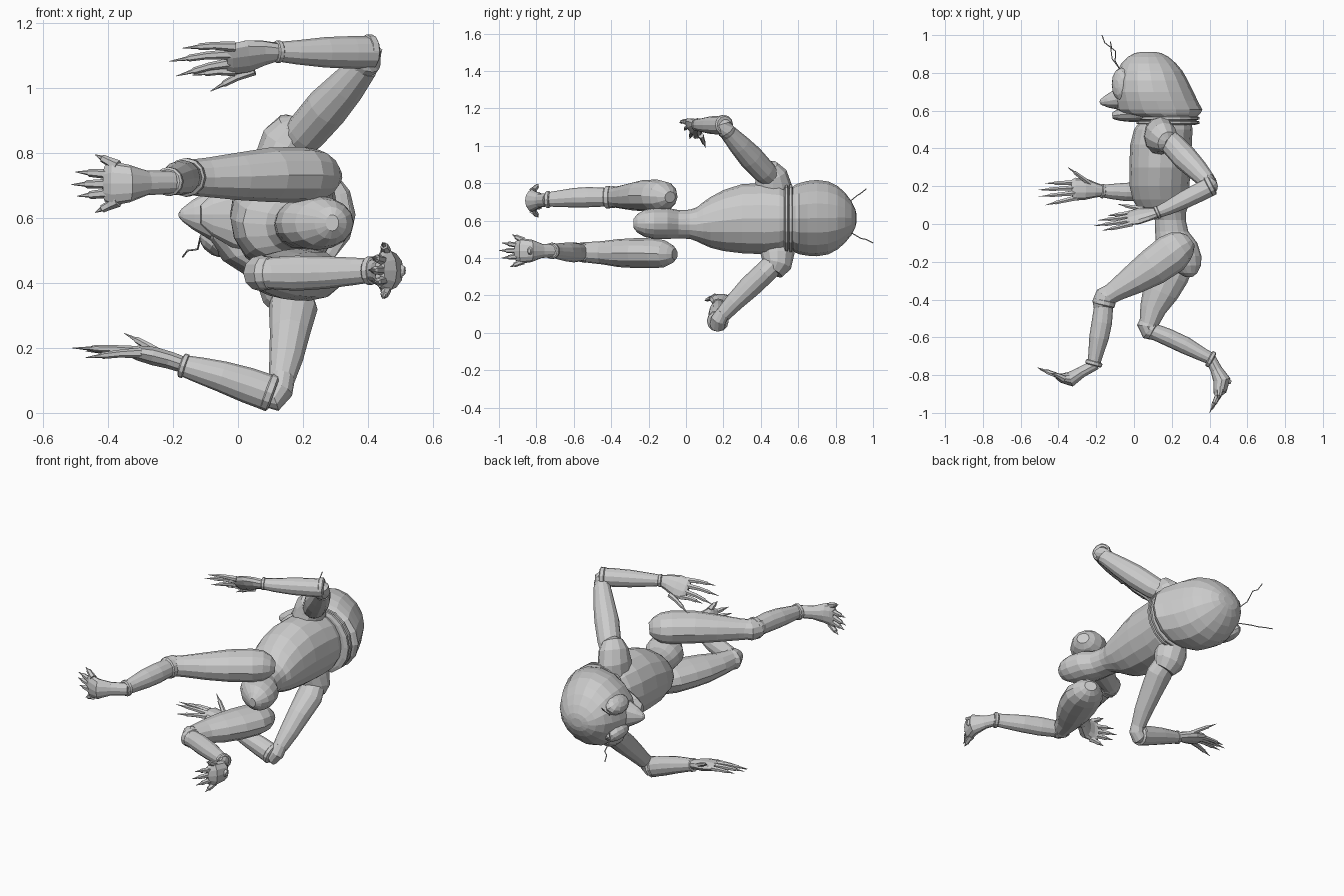
import bpy, bmesh, math
from mathutils import Vector


def loft(name, rows, sides=12, ref=(0, 0, 1), axis=None):
    """Skin elliptical rings along a path. Row: x, y, z, radius along ref, radius across."""
    bm = bmesh.new()
    pts = [Vector(r[:3]) for r in rows]
    rings = []
    for i, r in enumerate(rows):
        t = Vector(axis) if axis else (pts[min(i + 1, len(pts) - 1)] - pts[max(i - 1, 0)]).normalized()
        u = (Vector(ref) - t * t.dot(Vector(ref))).normalized()
        v = t.cross(u)
        ra, rb = r[3], r[-1]
        rings.append([bm.verts.new(pts[i] + u * ra * math.cos(a) + v * rb * math.sin(a))
                      for a in (2 * math.pi * k / sides for k in range(sides))])
    for a, b in zip(rings, rings[1:]):
        for k in range(sides):
            n = (k + 1) % sides
            bm.faces.new((a[k], a[n], b[n], b[k]))
    bm.faces.new(rings[0][::-1])
    bm.faces.new(rings[-1])
    bmesh.ops.recalc_face_normals(bm, faces=bm.faces)
    me = bpy.data.meshes.new(name)
    bm.to_mesh(me)
    bm.free()
    ob = bpy.data.objects.new(name, me)
    bpy.context.collection.objects.link(ob)
    return ob


def along_y(name, rows, sides=16):
    """Rows: y, centre x, centre z, half depth x, half width z."""
    return loft(name, [(x, y, z, rz, rx) for y, x, z, rx, rz in rows], sides, axis=(0, 1, 0))


def cuff(name, a, b, r):
    a, b = Vector(a), Vector(b)
    rows = [(*a.lerp(b, f), r * s) for f, s in ((0, .85), (.2, 1), (.8, 1), (1, .85))]
    return loft(name, rows)


def digits(name, roots, tips, r, bulge):
    """Pointed fingers or toes with a slim middle knuckle."""
    for i, (a, b) in enumerate(zip(roots, tips)):
        a, b = Vector(a), Vector(b)
        up = Vector(bulge)
        loft(f"{name}_{i + 1}", [(*a, r), (*(a.lerp(b, .4) + up), r * .75),
                                 (*(a.lerp(b, .68) + up * .6), r * .65),
                                 (*(a.lerp(b, .72) + up * .5), r * .4), (*b, r * .06)], 6)


# Torso, waist and pelvis in one skin
along_y("torso", [
    (-.28, .29, .585, .02, .025), (-.26, .285, .585, .05, .05), (-.22, .265, .585, .09, .073),
    (-.17, .245, .585, .112, .083), (-.1, .225, .585, .11, .083), (-.04, .2, .58, .088, .076),
    (.02, .192, .58, .082, .078), (.06, .18, .58, .095, .092),
    (.09, .15, .585, .135, .112), (.13, .14, .59, .147, .135), (.2, .135, .6, .158, .163),
    (.3, .138, .61, .163, .185), (.42, .143, .61, .163, .19), (.5, .155, .61, .155, .178),
    (.535, .165, .61, .14, .155)])

# Collar rings and domed head
for name, y in (("collar_lower", .525), ("collar_upper", .548)):
    along_y(name, [(y, .18, .61, .145, .165), (y + .006, .18, .61, .168, .182),
                   (y + .018, .18, .61, .168, .182), (y + .024, .18, .61, .145, .165)])
along_y("domed_head", [
    (.565, .17, .61, .16, .165), (.585, .142, .61, .21, .182), (.605, .135, .61, .227, .19),
    (.65, .118, .612, .22, .2), (.7, .103, .613, .212, .204), (.76, .092, .614, .193, .195),
    (.81, .085, .615, .172, .17), (.85, .078, .615, .145, .135), (.885, .075, .613, .108, .09),
    (.905, .075, .612, .07, .05), (.911, .075, .611, .035, .025)])

# Face: jaw, snout and big eyes
loft("jaw", [(.06, .588, .61, .13, .048), (-.02, .583, .61, .1, .043),
             (-.08, .578, .61, .065, .032), (-.115, .572, .61, .03, .016)])
loft("snout", [(-.02, .67, .61, .12, .075), (-.09, .66, .61, .075, .055),
               (-.14, .65, .61, .045, .035), (-.172, .645, .61, .02, .017), (-.18, .64, .61, .008, .007)])
for side, name in ((-1, "lower"), (1, "upper")):
    c = Vector((-.068, .74, .61 + side * .083))
    d = Vector((-.62, 0, side * .78))
    loft(f"{name}_eye", [(*(c + d * t), .088 * s, .055 * s) for t, s in
                         ((-.03, .9), (0, 1), (.018, .9), (.032, .65), (.04, .25))], 12, (0, 1, 0))
    tip = Vector((-.17, 1.0, .48) if side < 0 else (-.125, .965, .77))
    base = Vector((-.075, .82, .61 + side * .05))
    path = [base.lerp(tip, f) + Vector((k, k, side * k)) for f, k in ((0, 0), (.35, -.008), (.6, .008), (.8, -.004), (1, 0))]
    loft(f"{name}_antenna", [(*p, .003) for p in path], 5, (1, 0, 0))

# Forward leg
loft("front_thigh", [(.3, -.085, .725, .03, .035), (.28, -.1, .727, .058, .065), (.245, -.12, .73, .08, .09),
                     (.2, -.155, .733, .086, .106), (.1, -.228, .733, .084, .1), (0, -.293, .728, .073, .08),
                     (-.1, -.355, .725, .06, .056), (-.145, -.385, .725, .055, .05)])
loft("front_knee", [(-.12, -.365, .725, .05), (-.15, -.385, .725, .059),
                    (-.165, -.42, .725, .057), (-.168, -.45, .725, .045)])
cuff("front_knee_cuff", (-.155, -.4, .725), (-.163, -.435, .725), .06)
loft("front_shin", [(-.16, -.43, .725, .05), (-.17, -.52, .725, .054), (-.185, -.6, .722, .052),
                    (-.205, -.7, .715, .042, .038), (-.213, -.74, .713, .038, .033)])
cuff("front_ankle_cuff", (-.209, -.725, .712), (-.216, -.75, .712), .045)
loft("front_foot", [(-.2, -.742, .71, .035, .028), (-.28, -.785, .708, .038, .03),
                    (-.335, -.822, .706, .058, .04), (-.385, -.815, .706, .068, .025),
                    (-.41, -.803, .706, .055, .014)])
digits("front_toe", [(-.37, -.82, .706 + k * .027) for k in (-2, -1, 0, 1, 2)],
       [(-.44, -.79, .617), (-.495, -.77, .667), (-.512, -.76, .703), (-.5, -.77, .742), (-.44, -.79, .795)],
       .019, (0, .003, 0))

# Trailing leg
loft("rear_thigh", [(.265, -.06, .42, .03, .035), (.255, -.08, .42, .052, .06), (.24, -.115, .422, .072, .088),
                    (.22, -.17, .425, .08, .11), (.18, -.27, .426, .08, .11), (.14, -.36, .426, .075, .096),
                    (.1, -.45, .428, .062, .07), (.078, -.53, .43, .055, .05)])
loft("rear_knee", [(.085, -.51, .43, .05), (.072, -.54, .43, .056), (.08, -.562, .43, .052), (.12, -.575, .43, .043)])
cuff("rear_knee_cuff", (.075, -.552, .43), (.105, -.568, .43), .052)
loft("rear_shin", [(.09, -.563, .43, .048, .042), (.18, -.6, .43, .054, .046), (.27, -.642, .432, .05, .046),
                   (.36, -.69, .436, .042, .036), (.405, -.712, .438, .037, .032)])
cuff("rear_ankle_cuff", (.395, -.71, .438), (.418, -.722, .438), .044)
loft("rear_foot", [(.4, -.7, .438, .033, .028), (.435, -.77, .438, .038, .031),
                   (.465, -.825, .438, .06, .046), (.455, -.88, .438, .068, .036),
                   (.437, -.91, .438, .052, .017)])
digits("rear_toe", [(.455, -.87, .438 + k * .027) for k in (-2, -1, 0, 1, 2)],
       [(.445, -.94, .352), (.415, -.985, .4), (.4, -1.0, .44), (.41, -.985, .48), (.445, -.93, .525)],
       .019, (.003, 0, 0))
loft("heel_spur", [(.455, -.82, .438, .04, .035), (.49, -.83, .438, .03, .022), (.514, -.838, .438, .012, .008)])

# Raised arm
loft("upper_shoulder", [(.13, .46, .7, .08, .11), (.14, .465, .79, .085, .1), (.155, .455, .845, .08, .085),
                        (.175, .435, .885, .055, .058), (.185, .43, .897, .025, .025)], 12, (1, 0, 0))
loft("upper_upper_arm", [(.16, .465, .82, .055), (.21, .415, .865, .064), (.275, .345, .94, .067),
                         (.335, .285, 1.005, .058), (.39, .225, 1.07, .045)])
loft("upper_elbow", [(.37, .245, 1.05, .04), (.395, .215, 1.08, .046), (.4, .2, 1.11, .045), (.385, .195, 1.14, .025)])
cuff("upper_elbow_cuff", (.418, .207, 1.112), (.39, .193, 1.112), .053)
loft("upper_forearm", [(.41, .2, 1.11, .05), (.35, .17, 1.11, .05), (.27, .13, 1.11, .047),
                       (.18, .085, 1.11, .037), (.12, .06, 1.112, .03)])
cuff("upper_wrist_cuff", (.133, .066, 1.112), (.115, .058, 1.112), .035)
palm_up = (0, -.6, .8)
loft("upper_palm", [(.13, .06, 1.112, .028, .024), (.08, .05, 1.108, .045, .026), (.03, .042, 1.098, .062, .026),
                    (-.02, .033, 1.088, .06, .02), (-.035, .03, 1.086, .045, .012)], 10, palm_up)
digits("upper_finger", [(-.01, .002, 1.127), (-.02, .02, 1.104), (-.02, .04, 1.078), (-.01, .06, 1.052), (.05, .08, 1.055)],
       [(-.17, -.035, 1.123), (-.212, -.01, 1.082), (-.19, .02, 1.037), (-.14, .045, 1.04), (-.085, .105, .99)],
       .016, (0, -.002, .005))

# Supporting arm
loft("lower_shoulder", [(.13, .48, .52, .08, .1), (.145, .49, .42, .09, .09), (.16, .485, .36, .085, .078),
                        (.17, .465, .325, .06, .055)], 12, (1, 0, 0))
loft("lower_upper_arm", [(.165, .48, .38, .06), (.17, .42, .32, .075, .06), (.16, .34, .245, .062, .06),
                         (.148, .26, .165, .052, .05), (.135, .2, .1, .04, .042)], 12, (1, 0, 0))
loft("lower_elbow", [(.138, .2, .11, .038), (.128, .175, .07, .042), (.108, .17, .045, .042), (.08, .17, .05, .03)],
     12, (0, 1, 0))
cuff("lower_elbow_cuff", (.11, .17, .058), (.083, .17, .068), .058)
loft("lower_forearm", [(.1, .17, .06, .056, .052), (.03, .17, .085, .055, .05), (-.05, .17, .112, .048),
                       (-.12, .172, .132, .04), (-.175, .175, .147, .032)])
cuff("lower_wrist_cuff", (-.158, .173, .142), (-.176, .175, .148), .038)
loft("lower_palm", [(-.16, .175, .145, .028, .026), (-.21, .18, .162, .042, .028), (-.26, .185, .175, .058, .03),
                    (-.31, .185, .185, .06, .024), (-.33, .183, .187, .048, .014)], 10, (0, 1, 0))
digits("lower_finger", [(-.3, .14, .185), (-.31, .165, .19), (-.315, .192, .187), (-.31, .22, .182), (-.23, .21, .175)],
       [(-.47, .1, .17), (-.505, .145, .2), (-.51, .18, .2), (-.47, .215, .19), (-.35, .3, .245)],
       .016, (0, 0, .003))
